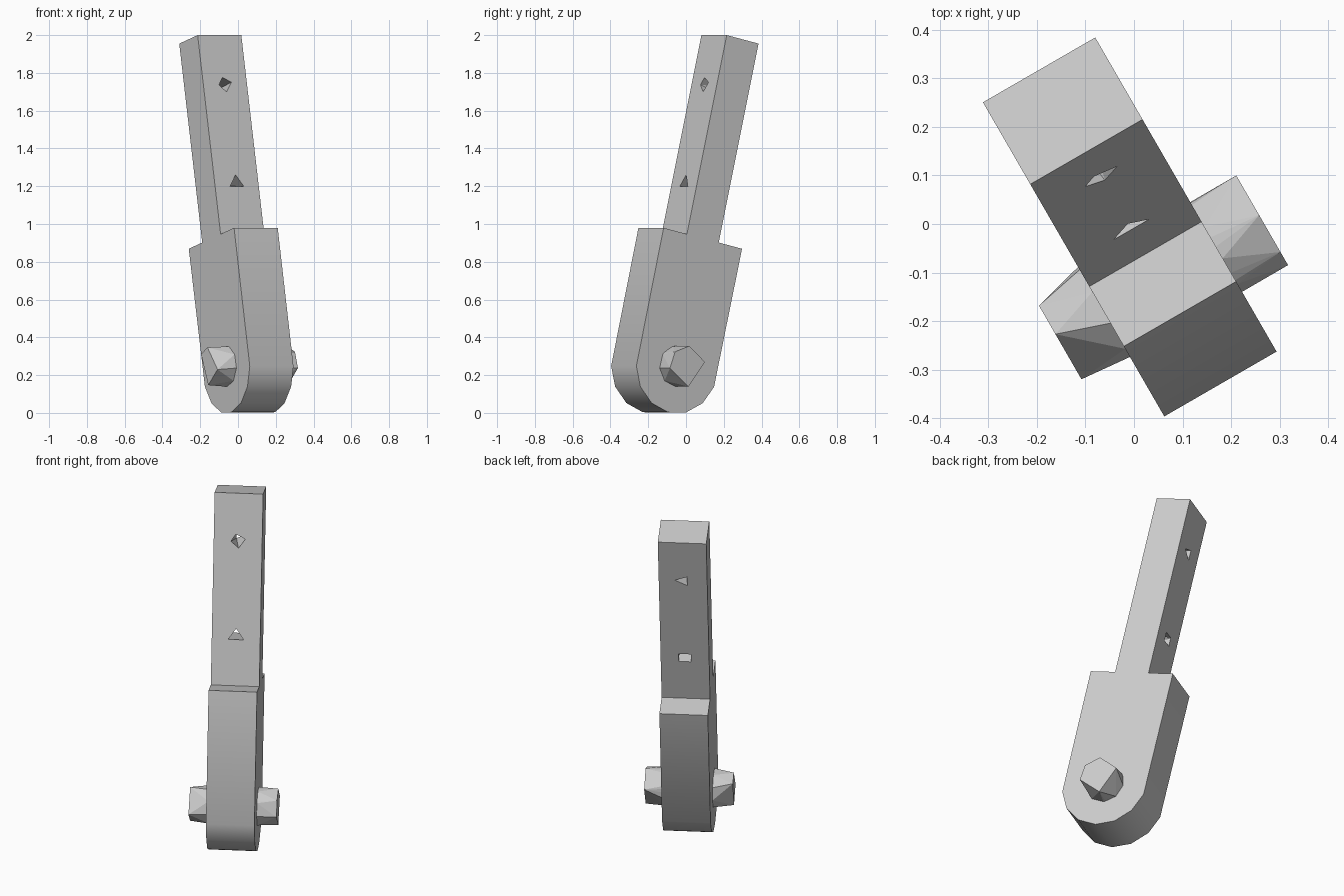
import bpy, bmesh
from math import radians, sin, cos, pi
from mathutils import Matrix, Vector

cube = bpy.data.objects.get("Cube")
if cube:
    bpy.data.objects.remove(cube, do_unlink=True)

# Single grey material
grey = bpy.data.materials.new("plain_grey")
grey.use_nodes = True
colour = (0.6, 0.6, 0.6, 1)
grey.diffuse_color = colour
grey.node_tree.nodes["Principled BSDF"].inputs["Base Color"].default_value = colour

# Local frame: x = pin axis, y = back, z = along the arm, origin at the pin
PLACE = (Matrix.Translation((0.053, -0.113, 0.247))
         @ Matrix.Rotation(radians(30), 4, 'Z')
         @ Matrix.Rotation(radians(-13), 4, 'X'))
HALF_WIDTH = 0.1335


def finish(name, bm):
    bmesh.ops.recalc_face_normals(bm, faces=bm.faces[:])
    mesh = bpy.data.meshes.new(name)
    bm.to_mesh(mesh)
    bm.free()
    mesh.materials.append(grey)
    obj = bpy.data.objects.new(name, mesh)
    obj.matrix_world = PLACE
    bpy.context.collection.objects.link(obj)
    return obj


def extruded(name, profile):
    """Side profile of (y, z) points extruded across the width."""
    bm = bmesh.new()
    face = bm.faces.new([bm.verts.new((-HALF_WIDTH, y, z)) for y, z in profile])
    out = bmesh.ops.extrude_face_region(bm, geom=[face])
    moved = [g for g in out["geom"] if isinstance(g, bmesh.types.BMVert)]
    bmesh.ops.translate(bm, vec=(2 * HALF_WIDTH, 0, 0), verts=moved)
    return finish(name, bm)


def hull(name, points):
    bm = bmesh.new()
    for p in points:
        bm.verts.new(p)
    bmesh.ops.convex_hull(bm, input=bm.verts[:])
    bmesh.ops.dissolve_limit(bm, angle_limit=radians(1),
                             verts=bm.verts[:], edges=bm.edges[:])
    return finish(name, bm)


def ring(x, radius, degrees):
    return [Vector((x, -radius * cos(radians(a)), radius * sin(radians(a))))
            for a in degrees]


# Wide block with a faceted round foot
foot = [(-0.25 * cos(-pi * (k + 0.5) / 7), 0.25 * sin(-pi * (k + 0.5) / 7))
        for k in range(7)]
block = extruded("pivot_block", [(-0.246, 0.695)] + foot + [(0.246, 0.695)])

# Narrow bar above the block
bar = extruded("arm_bar", [(-0.1, 0.69), (0.1, 0.69), (0.1, 1.776), (-0.1, 1.776)])

# Two rough holes through the bar, each changing shape from front to back
triangle_front = [(-0.042, -0.022), (0.042, -0.022), (0, 0.04)]
square_back = [(-0.034, -0.026), (0.034, -0.026), (0.034, 0.026), (-0.034, 0.026)]
diamond_front = [(-0.038, -0.005), (0.004, -0.042), (0.04, 0.01), (-0.012, 0.036)]
triangle_back = [(0.045, 0.005), (-0.025, 0.03), (-0.025, -0.03)]
for height, front, back in ((0.976, triangle_front, square_back),
                            (1.51, diamond_front, triangle_back)):
    cutter = hull("hole_cutter",
                  [(x, -0.102, height + z) for x, z in front]
                  + [(x, 0.102, height + z) for x, z in back])
    cutter.hide_render = True
    mod = bar.modifiers.new("hole", 'BOOLEAN')
    mod.operation, mod.solver, mod.object = 'DIFFERENCE', 'EXACT', cutter
    bpy.context.view_layer.objects.active = bar
    bpy.ops.object.modifier_apply(modifier=mod.name)
    bpy.data.objects.remove(cutter, do_unlink=True)

# Pin: round at the block sides, coarse at its two ends
sides = range(-18, 342, 40)
hull("pivot_pin",
     ring(HALF_WIDTH, 0.109, sides) + ring(-HALF_WIDTH, 0.109, sides)
     + ring(0.243, 0.108, (155, 83, 32, -18, -106))
     + ring(-0.243, 0.1, (-23, 82, 127, -103)))

# Smooth the rounded foot, keep the corners sharp
bpy.ops.object.select_all(action='DESELECT')
block.select_set(True)
bpy.context.view_layer.objects.active = block
bpy.ops.object.shade_smooth_by_angle(angle=radians(30))
